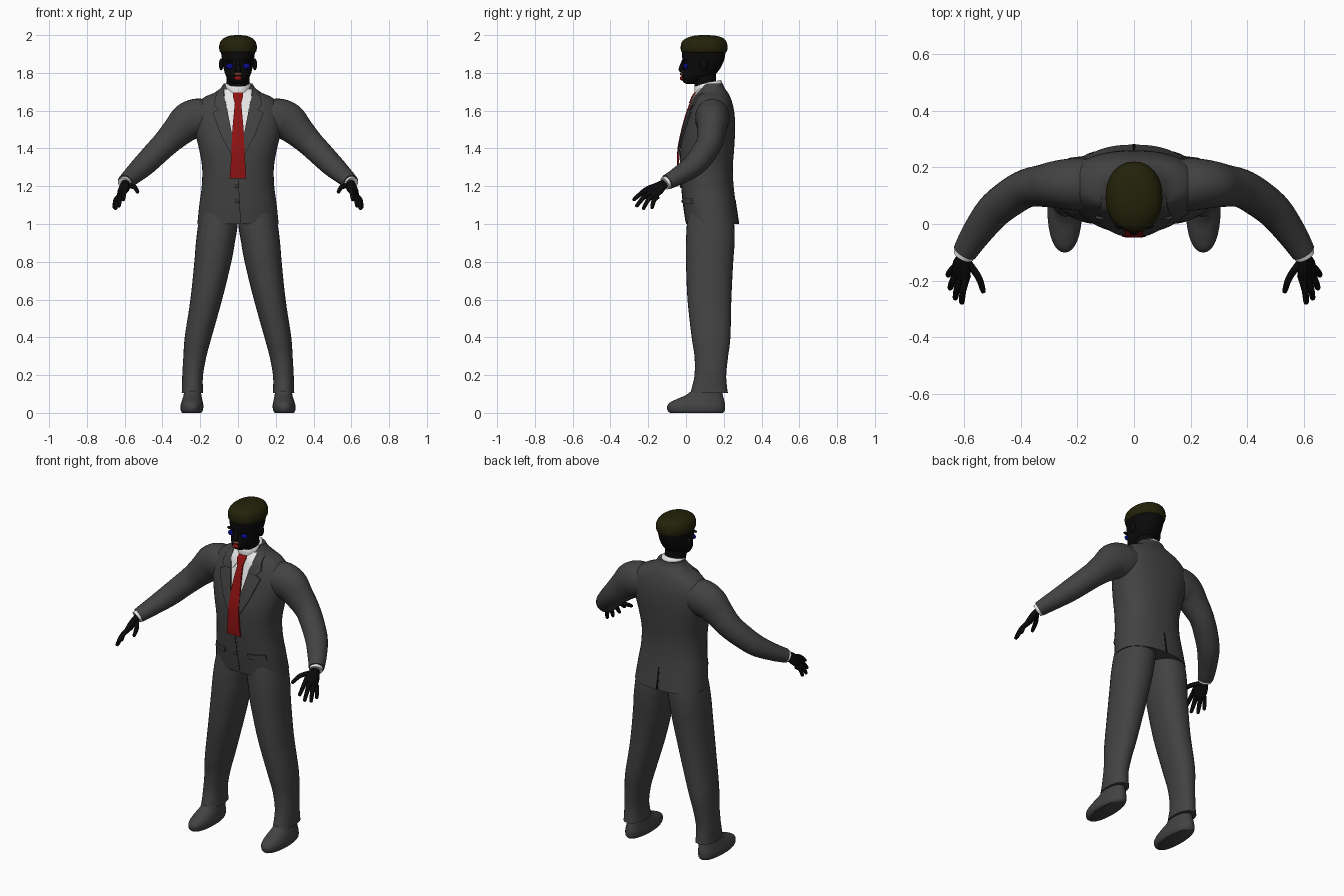
import bpy, bmesh, math
from mathutils import Vector

if "Cube" in bpy.data.objects:
    bpy.data.objects.remove(bpy.data.objects["Cube"])


def material(name, r, g, b):
    m = bpy.data.materials.new(name)
    m.diffuse_color = (r, g, b, 1)
    m.use_nodes = True
    m.node_tree.nodes["Principled BSDF"].inputs["Base Color"].default_value = m.diffuse_color
    return m


SUIT = material("charcoal cloth", .055, .055, .055)
SKIN = material("black skin", .003, .003, .003)
HAIR = material("dark olive hair", .017, .016, .003)
SHIRT = material("white shirt", .8, .8, .8)
TIE = material("red tie", .28, .006, .006)
EYE = material("blue eyes", .003, .003, .25)
LIP = material("brown lip", .19, .05, .03)


def finish(name, bm, mat, mirror=False):
    bmesh.ops.recalc_face_normals(bm, faces=bm.faces)
    me = bpy.data.meshes.new(name)
    bm.to_mesh(me)
    bm.free()
    me.materials.append(mat)
    ob = bpy.data.objects.new(name, me)
    bpy.context.collection.objects.link(ob)
    bpy.ops.object.select_all(action='DESELECT')
    bpy.context.view_layer.objects.active = ob
    ob.select_set(True)
    bpy.ops.object.shade_smooth_by_angle(angle=math.radians(50))
    if mirror:
        md = ob.modifiers.new("mirror", 'MIRROR')
        md.use_mirror_merge = False
    return ob


def smooth_rows(rows, n=5):
    """Catmull-Rom resampling of parameter rows."""
    out = []
    for i in range(len(rows) - 1):
        a, b, c, d = rows[max(i - 1, 0)], rows[i], rows[i + 1], rows[min(i + 2, len(rows) - 1)]
        for k in range(n):
            t = k / n
            out.append([.5 * (2*q + (r-p)*t + (2*p-5*q+4*r-s)*t*t + (3*q-p-3*r+s)*t**3)
                        for p, q, r, s in zip(a, b, c, d)])
    return out + [list(rows[-1])]


def loft(name, rings, mat, mirror=False):
    bm = bmesh.new()
    vs = [[bm.verts.new(p) for p in ring] for ring in rings]
    n = len(vs[0])
    for a, b in zip(vs, vs[1:]):
        for i in range(n):
            bm.faces.new((a[i], a[(i+1) % n], b[(i+1) % n], b[i]))
    bm.faces.new(vs[0])
    bm.faces.new(vs[-1])
    return finish(name, bm, mat, mirror)


def super_circle(n, p):
    for i in range(n):
        c, s = math.cos(2*math.pi*i/n), math.sin(2*math.pi*i/n)
        yield (math.copysign(abs(c)**(2/p), c), math.copysign(abs(s)**(2/p), s))


def stack(name, rows, mat, mirror=False, p=2.0, n=32):
    """Horizontal sections: z, centre x, half width, front y, back y."""
    rings = [[(cx + hx*u, (yf+yb)/2 + (yb-yf)/2*v, z) for u, v in super_circle(n, p)]
             for z, cx, hx, yf, yb in smooth_rows(rows)]
    return loft(name, rings, mat, mirror)


def tube(name, rows, mat, wide=(0, 0, 1), n=16, mirror=True):
    """Path sections: x, y, z, radius along wide axis, radius across it."""
    rows = smooth_rows(rows)
    pts = [Vector(r[:3]) for r in rows]
    rings = []
    for i, r in enumerate(rows):
        t = (pts[min(i+1, len(pts)-1)] - pts[max(i-1, 0)]).normalized()
        w = Vector(wide)
        w = (w - t*w.dot(t)).normalized()
        s = t.cross(w)
        rings.append([pts[i] + w*r[3]*u + s*r[4]*v for u, v in super_circle(n, 2)])
    return loft(name, rings, mat, mirror)


def ellipsoid(name, loc, size, mat, mirror=False):
    bm = bmesh.new()
    bmesh.ops.create_uvsphere(bm, u_segments=16, v_segments=10, radius=1)
    for v in bm.verts:
        v.co = Vector(loc) + Vector([a*b for a, b in zip(v.co, size)])
    return finish(name, bm, mat, mirror)


# Jacket body
BODY = [(1.0, 0, .215, .0, .28), (1.1, 0, .205, -.015, .265), (1.2, 0, .192, -.025, .252),
        (1.3, 0, .19, -.032, .248), (1.4, 0, .207, -.03, .255), (1.5, 0, .23, -.01, .26),
        (1.58, 0, .235, .012, .257), (1.63, 0, .22, .03, .248), (1.67, 0, .18, .045, .235),
        (1.695, 0, .125, .06, .222), (1.72, 0, .092, .075, .205), (1.745, 0, .075, .085, .195)]
P = 2.3
stack("jacket_body", BODY, SUIT, p=P, n=48)
DENSE = smooth_rows(BODY)


def body_y(x, z, back=False):
    for a, b in zip(DENSE, DENSE[1:]):
        if z <= b[0]:
            break
    t = (z - a[0]) / (b[0] - a[0])
    _, _, hw, yf, yb = [p + (q-p)*t for p, q in zip(a, b)]
    h = max(0, 1 - min(1, abs(x)/hw)**P)**(1/P) * (yb-yf)/2
    return (yf+yb)/2 + (h if back else -h)


def patch(name, rows, mat, offset, mirror=False, back=False, thick=.009):
    """Plate wrapped on the jacket; rows are z, left x, right x."""
    fine = [[p + (q-p)*k/6 for p, q in zip(a, b)] for a, b in zip(rows, rows[1:]) for k in range(6)]
    fine.append(rows[-1])
    s = 1 if back else -1
    bm = bmesh.new()
    front, rear = [], []
    for z, x0, x1 in fine:
        xs = [x0 + (x1-x0)*i/6 for i in range(7)]
        front.append([bm.verts.new((x, body_y(x, z, back) + s*offset, z)) for x in xs])
        rear.append([bm.verts.new((x, body_y(x, z, back) + s*(offset-thick), z)) for x in xs])
    for a, b in zip(front, front[1:]):
        for i in range(6):
            bm.faces.new((a[i], a[i+1], b[i+1], b[i]))
    loop = lambda g: g[0] + [r[-1] for r in g[1:]] + g[-1][-2::-1] + [r[0] for r in g[-2:0:-1]]
    f, r = loop(front), loop(rear)
    for i in range(len(f)):
        j = (i+1) % len(f)
        bm.faces.new((f[i], f[j], r[j], r[i]))
    return finish(name, bm, mat, mirror)


# Shirt front, collar wings, lapels, tie and jacket details
patch("shirt_front", [(1.71, -.075, .075), (1.62, -.06, .06), (1.36, -.008, .008)], SHIRT, .003)
patch("shirt_collar_wing", [(1.715, .03, .075), (1.66, .02, .07), (1.615, .045, .055)], SHIRT, .01, True)
patch("jacket_collar", [(1.735, .07, .076), (1.70, .078, .112), (1.63, .062, .128), (1.60, .056, .1)],
      SUIT, .010, True)
patch("lapel", [(1.61, .057, .095), (1.59, .054, .135), (1.47, .03, .09), (1.34, .002, .02)],
      SUIT, .012, True)
patch("tie_knot", [(1.695, -.024, .024), (1.68, -.028, .028), (1.64, -.018, .018)], TIE, .018)
patch("tie_blade", [(1.65, -.016, .016), (1.5, -.03, .03), (1.36, -.036, .036), (1.24, -.044, .044)],
      TIE, .015)
patch("pocket_flap", [(1.135, .075, .165), (1.105, .08, .172)], SUIT, .007, True)
patch("front_seam", [(1.235, .0, .003), (1.01, .012, .015)], SKIN, .001)
patch("back_vent", [(1.13, -.003, .003), (1.003, -.006, .006)], SKIN, .002, back=True)
for i, z in enumerate((1.2, 1.12)):
    ellipsoid(f"jacket_button_{i}", (-.006, body_y(0, z) - .002, z), (.009, .005, .009), SUIT)

# Shirt collar band, sloping down to the front
band = []
for z, r in ((1.68, .068), (1.72, .068), (1.745, .066), (1.75, .06)):
    band.append([(r*u, .118 + (r+.006)*v, z + .012*v) for u, v in super_circle(32, 2)])
loft("shirt_collar_band", band, SHIRT)

# Sleeves, shirt cuffs and hands
tube("sleeve", [(.15, .14, 1.57, .09, .09), (.21, .14, 1.56, .105, .092), (.265, .14, 1.54, .102, .085),
                (.32, .135, 1.49, .085, .075), (.38, .125, 1.43, .072, .068), (.44, .09, 1.37, .066, .066),
                (.50, .04, 1.31, .06, .062), (.56, -.04, 1.255, .048, .052),
                (.597, -.1, 1.222, .04, .043)], SUIT, n=28)
tube("shirt_cuff", [(.585, -.08, 1.233, .034, .036), (.602, -.112, 1.214, .035, .037)], SHIRT, n=24)
tube("palm", [(.59, -.09, 1.228, .024, .02), (.6, -.12, 1.21, .028, .02), (.607, -.15, 1.187, .042, .02),
              (.612, -.185, 1.162, .042, .015), (.614, -.195, 1.155, .03, .008)],
     SKIN, wide=(.045, .035, -.04))
FINGERS = {"index_finger": ((.588, -.18, 1.185), (.607, -.275, 1.13)),
           "middle_finger": ((.605, -.178, 1.17), (.63, -.26, 1.097)),
           "ring_finger": ((.62, -.168, 1.155), (.648, -.225, 1.083)),
           "little_finger": ((.632, -.152, 1.145), (.655, -.18, 1.088)),
           "thumb": ((.59, -.13, 1.205), (.532, -.235, 1.17))}
for name, (a, b) in FINGERS.items():
    a, b = Vector(a), Vector(b)
    mid = a.lerp(b, .5) + Vector((.005 if name != "thumb" else -.012, -.004, .008))
    tip = b + (b - mid).normalized()*.008
    tube(name, [(*a, .014, .014), (*mid, .0125, .0125), (*b, .0095, .0095), (*tip, .003, .003)], SKIN, n=10)

# Trousers and shoes
stack("trouser_leg", [(1.12, .095, .09, .02, .235), (1.0, .106, .104, .005, .255),
                      (.9, .12, .103, .0, .257), (.8, .133, .098, .0, .25), (.6, .168, .084, .008, .24),
                      (.4, .211, .071, .03, .235), (.3, .228, .061, .045, .223), (.2, .24, .055, .045, .213),
                      (.13, .241, .055, .03, .218), (.105, .241, .057, .024, .222)], SUIT, True, 2.2)
stack("shoe", [(0, .245, .05, -.085, .195), (.012, .245, .058, -.097, .205), (.035, .244, .061, -.1, .207),
               (.055, .243, .057, -.085, .205), (.075, .242, .052, -.045, .2), (.095, .241, .047, .0, .195),
               (.13, .241, .043, .045, .19)], SUIT, True, 2.2)

# Neck, head and hair
stack("neck", [(1.64, 0, .06, .06, .17), (1.72, 0, .06, .047, .165), (1.77, 0, .06, .04, .158),
               (1.82, 0, .058, .04, .16)], SKIN)
stack("head", [(1.742, 0, .022, .0, .06), (1.752, 0, .04, -.015, .085), (1.775, 0, .058, -.022, .125),
               (1.8, 0, .07, -.02, .163), (1.84, 0, .08, -.014, .19), (1.88, 0, .086, -.02, .205),
               (1.925, 0, .09, -.02, .208), (1.96, 0, .08, .0, .19)], SKIN, p=2.2)
stack("hair", [(1.908, 0, .09, -.018, .21), (1.915, 0, .097, -.026, .217), (1.94, 0, .1, -.028, .22),
               (1.967, 0, .092, -.02, .213), (1.985, 0, .073, .005, .195), (1.996, 0, .045, .04, .16),
               (2.0, 0, .015, .075, .12)], HAIR, p=2.15)

# Facial features
tube("nose", [(0, -.012, 1.87, .008, .008), (0, -.022, 1.84, .01, .01), (0, -.027, 1.818, .016, .012),
              (0, -.02, 1.806, .012, .008)], SKIN, wide=(1, 0, 0), mirror=False)
ellipsoid("eye", (.043, -.001, 1.835), (.021, .013, .016), EYE, True)
ellipsoid("brow", (.043, -.006, 1.865), (.026, .012, .007), SKIN, True)
ellipsoid("ear", (.089, .095, 1.845), (.012, .022, .032), SKIN, True)
ellipsoid("upper_lip", (0, -.022, 1.795), (.021, .011, .009), LIP)
ellipsoid("lower_lip", (0, -.021, 1.772), (.02, .012, .012), TIE)
